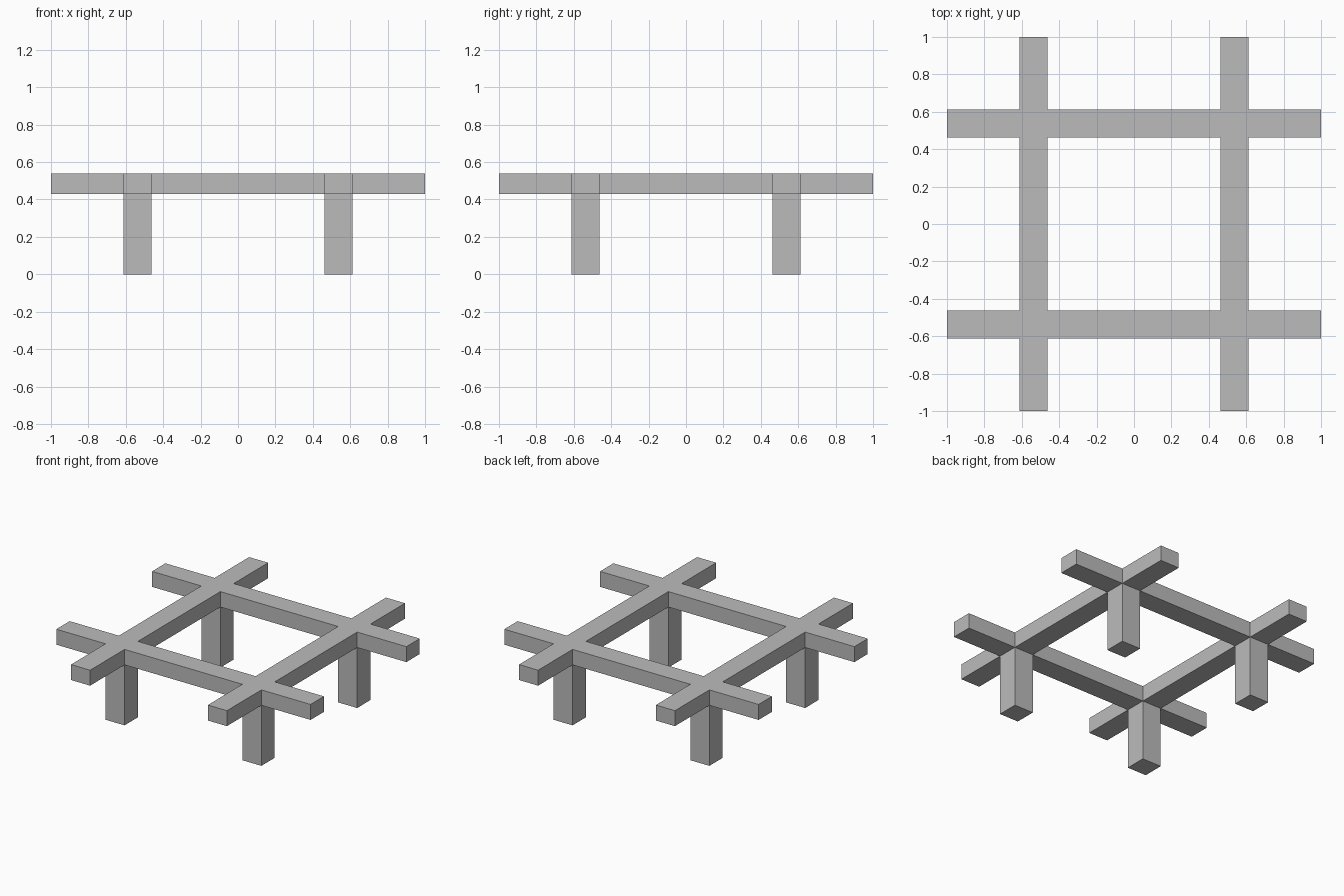
import bpy
import bmesh

# Main dimensions
HALF = 1.0              # half length of each beam
INNER, OUTER = 0.463, 0.613   # inner and outer sides of beams and legs
UNDER, TOP = 0.43, 0.54       # underside and top of the frame

cube = bpy.data.objects.get("Cube")
if cube:
    bpy.data.objects.remove(cube, do_unlink=True)

grey = bpy.data.materials.new("plain_grey")
grey.use_nodes = True
colour = (0.5, 0.5, 0.5, 1.0)
grey.diffuse_color = colour
grey.node_tree.nodes["Principled BSDF"].inputs["Base Color"].default_value = colour


def finish(name, bm):
    bmesh.ops.recalc_face_normals(bm, faces=bm.faces)
    mesh = bpy.data.meshes.new(name)
    bm.to_mesh(mesh)
    bm.free()
    mesh.materials.append(grey)
    obj = bpy.data.objects.new(name, mesh)
    bpy.context.collection.objects.link(obj)
    return obj


def extruded_plan(name, cells, z0, z1):
    """Raise a set of rectangular plan cells into one closed solid."""
    bm = bmesh.new()
    for x0, x1, y0, y1 in cells:
        corners = ((x0, y0), (x1, y0), (x1, y1), (x0, y1))
        bm.faces.new([bm.verts.new((x, y, z0)) for x, y in corners])
    bmesh.ops.remove_doubles(bm, verts=bm.verts, dist=0.0001)
    result = bmesh.ops.extrude_face_region(bm, geom=bm.faces[:], use_keep_orig=True)
    raised = [g for g in result["geom"] if isinstance(g, bmesh.types.BMVert)]
    bmesh.ops.translate(bm, verts=raised, vec=(0, 0, z1 - z0))
    return finish(name, bm)


# Flush crossed beams: bands 1 and 3 of the plan are solid in each direction
lines = (-HALF, -OUTER, -INNER, INNER, OUTER, HALF)
bands = list(zip(lines, lines[1:]))
frame_cells = [bands[i] + bands[j] for i in range(5) for j in range(5)
               if i in (1, 3) or j in (1, 3)]
extruded_plan("crossed_beam_frame", frame_cells, UNDER, TOP)

# Square leg under each crossing
for depth, j in (("front", 1), ("back", 3)):
    for side, i in (("right", 1), ("left", 3)):
        extruded_plan(f"{depth}_{side}_leg", [bands[i] + bands[j]], 0, UNDER)
